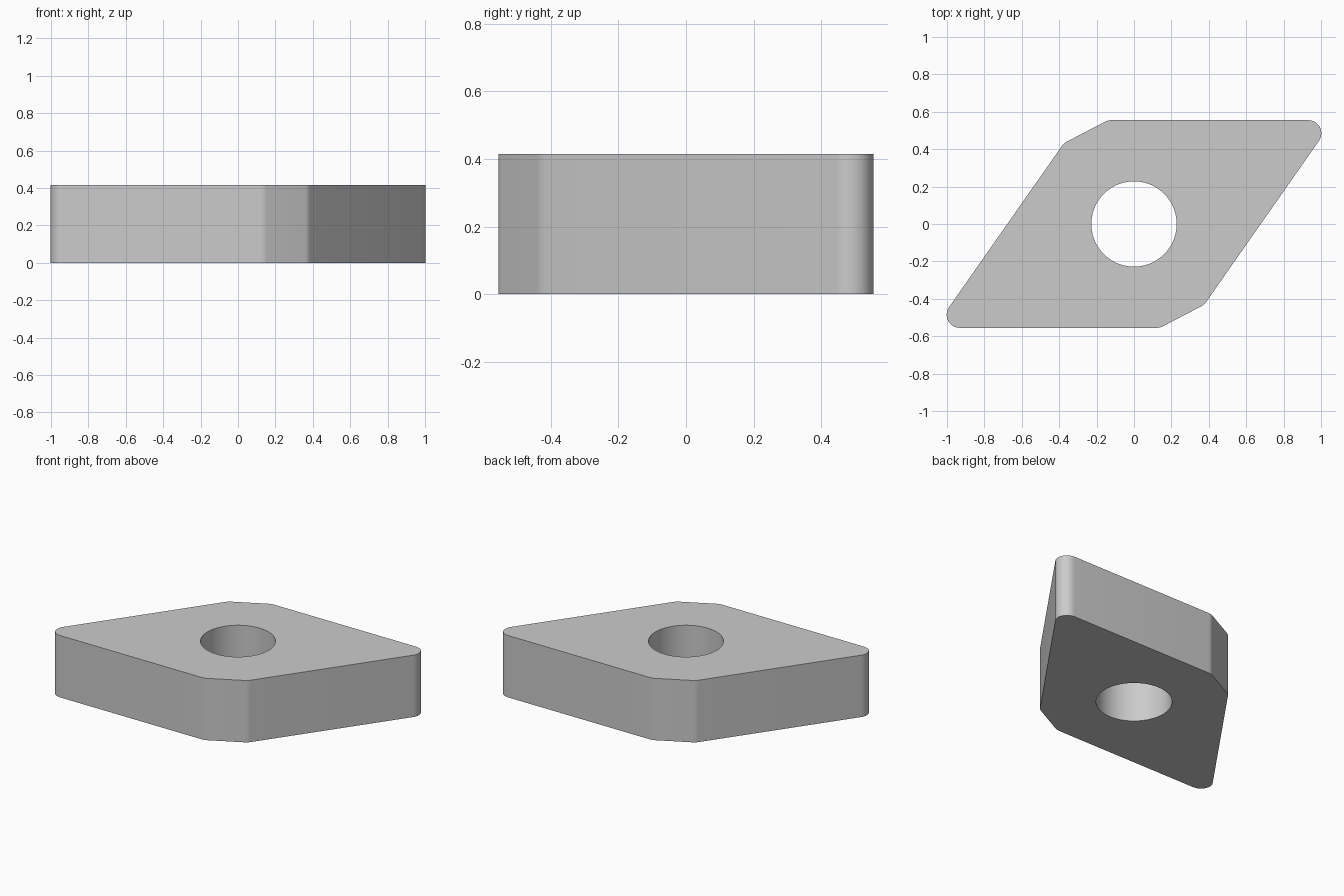
import bpy, bmesh, math
from mathutils import Vector

if "Cube" in bpy.data.objects:
    bpy.data.objects.remove(bpy.data.objects["Cube"])

HEIGHT = 0.415
INRADIUS = 0.555          # centre to each flank
ANGLE = math.radians(55)  # acute corner of the rhombus
FILLET = 0.07
CUT = 0.15                # truncation of the obtuse corners
HOLE_R = 0.228


def fillet(prev, corner, nxt, r, steps):
    """Points of a rounded corner, tangent to both sides."""
    a, b = (prev - corner).normalized(), (nxt - corner).normalized()
    half = a.angle(b) / 2
    centre = corner + (a + b).normalized() * (r / math.sin(half))
    t = r / math.tan(half)
    start, end = corner + a * t - centre, corner + b * t - centre
    sweep = math.pi - 2 * half
    return [centre + (start * math.sin((1 - i / steps) * sweep)
                      + end * math.sin(i / steps * sweep)) / math.sin(sweep)
            for i in range(steps + 1)]


# Rhombus corners; the other half is a half-turn copy
side = Vector((math.cos(ANGLE), math.sin(ANGLE), 0))
acute = Vector((INRADIUS / math.tan(ANGLE / 2), INRADIUS, 0))
obtuse = acute - side * (2 * INRADIUS / math.sin(ANGLE))
half = [obtuse - Vector((CUT, 0, 0)), obtuse + side * CUT, acute]
corners = half + [-p for p in half]

outline = []
for i, c in enumerate(corners):
    outline += fillet(corners[i - 1], c, corners[(i + 1) % 6], FILLET,
                      16 if i % 3 == 2 else 5)
hole = [Vector((math.cos(k * math.tau / 96), math.sin(k * math.tau / 96), 0)) * HOLE_R
        for k in range(96)]

# Plate with a round through hole
bm = bmesh.new()
for loop in (outline, hole):
    vs = [bm.verts.new(p) for p in loop]
    for i, v in enumerate(vs):
        bm.edges.new((vs[i - 1], v))
bmesh.ops.triangle_fill(bm, edges=bm.edges[:], use_beauty=True, use_dissolve=False)
ext = bmesh.ops.extrude_face_region(bm, geom=bm.faces[:], use_keep_orig=True)
top = [g for g in ext["geom"] if isinstance(g, bmesh.types.BMVert)]
bmesh.ops.translate(bm, vec=(0, 0, HEIGHT), verts=top)
bmesh.ops.recalc_face_normals(bm, faces=bm.faces[:])

mesh = bpy.data.meshes.new("insert_plate")
bm.to_mesh(mesh)
bm.free()
plate = bpy.data.objects.new("insert_plate", mesh)
bpy.context.collection.objects.link(plate)
bpy.context.view_layer.objects.active = plate
plate.select_set(True)
bpy.ops.object.shade_smooth_by_angle(angle=math.radians(30))
